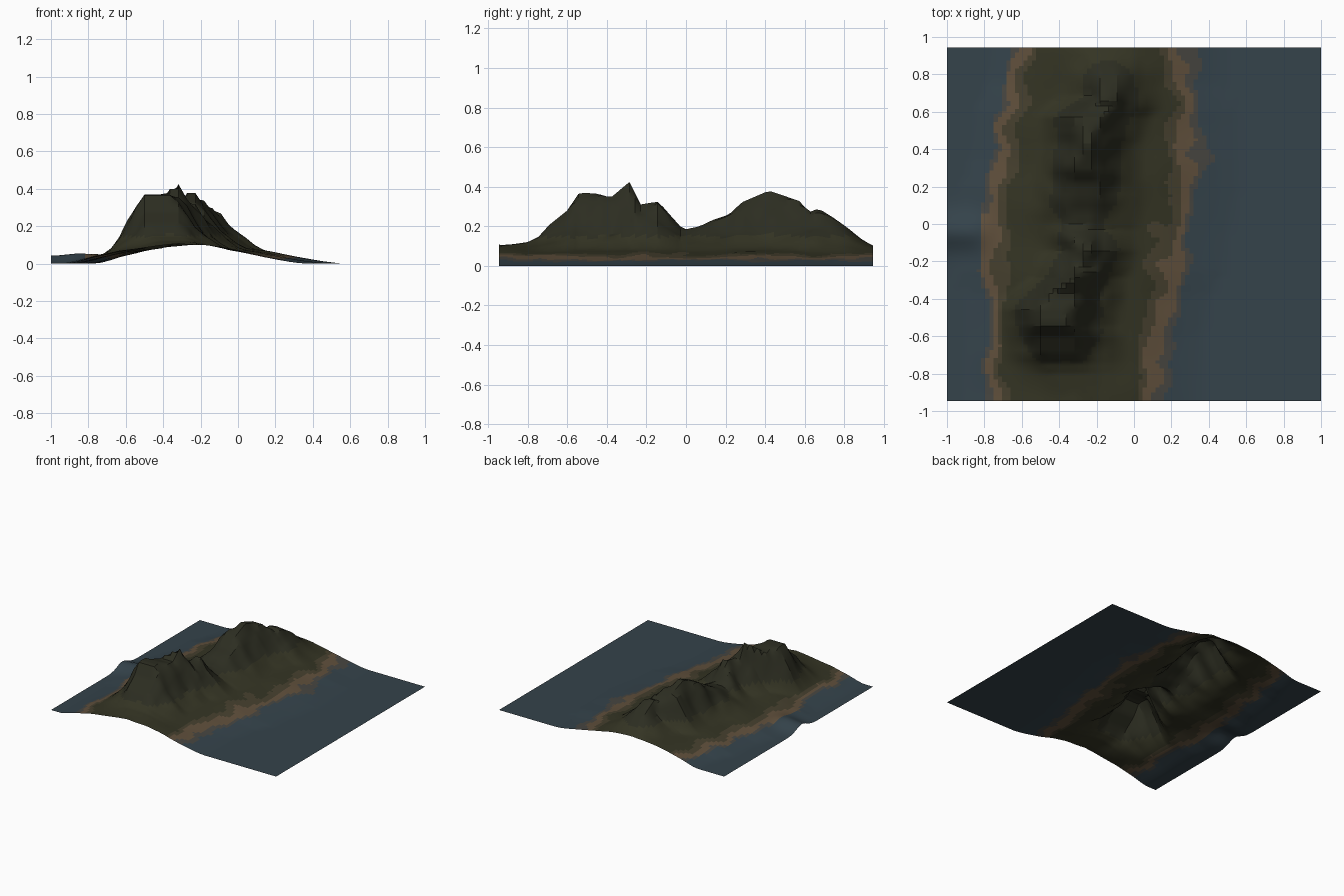
import bpy, bmesh, math
from mathutils import noise, Vector

if "Cube" in bpy.data.objects:
    bpy.data.objects.remove(bpy.data.objects["Cube"])

HALF_X, HALF_Y = 1.0, 0.945
NX, NY = 44, 66

# crest line of the rocky ridge: y, x, height, plateau half width
CREST = [(-.945, -.25, .10, .05), (-.80, -.36, .12, .07), (-.74, -.39, .15, .09), (-.70, -.40, .20, .10),
         (-.60, -.41, .28, .10), (-.54, -.43, .37, .08), (-.45, -.42, .365, .09), (-.38, -.38, .345, .08),
         (-.285, -.318, .425, .005), (-.23, -.29, .31, .03), (-.14, -.25, .325, .02), (-.03, -.29, .20, .04),
         (0, -.28, .185, .06), (.07, -.28, .20, .08), (.13, -.27, .23, .08), (.22, -.27, .26, .08),
         (.28, -.27, .32, .06), (.42, -.26, .38, .03), (.58, -.23, .325, .07), (.62, -.19, .27, .08),
         (.67, -.14, .29, .04), (.75, -.14, .24, .04), (.82, -.14, .19, .05), (.88, -.15, .14, .05),
         (.945, -.18, .10, .05)]
# shorelines: y, left x, right x
SHORE = [(-.945, -.78, .12), (-.60, -.77, .13), (-.38, -.76, .17), (-.25, -.79, .22), (0, -.78, .25),
         (.2, -.77, .29), (.35, -.72, .30), (.6, -.70, .30), (.75, -.65, .26), (.945, -.62, .26)]
# island profile: 0 is the shoreline, 1 the middle of the island
PROFILE = [(-.5, 0), (-.3, .012), (0, .037), (.3, .068), (.6, .088), (1, .103)]


def sample(table, t):
    """Piecewise linear lookup."""
    if t <= table[0][0]:
        return table[0][1:]
    for a, b in zip(table, table[1:]):
        if t <= b[0]:
            f = (t - a[0]) / (b[0] - a[0])
            return tuple(p + (q - p) * f for p, q in zip(a[1:], b[1:]))
    return table[-1][1:]


def height(x, y):
    # low island and sea bed
    left, right = sample(SHORE, y)
    mid, half = (left + right) / 2, (right - left) / 2
    s = 1 - abs(x - mid) / half
    if x < mid and s < 0:
        s *= 1.7
    base = sample(PROFILE, s)[0]
    base *= 1 + .12 * noise.noise(Vector((x * 5, y * 5, 1)))
    # steep ridge falling away on both sides
    cx, cz, flat = sample(CREST, y)
    d = max(0, abs(x - cx) - flat)
    width, power = (.23, 1.9) if x < cx else (.27, 1.7)
    f = max(0, 1 - d / width) ** power
    ridge = max(0, cz - base) * f
    rough = noise.noise(Vector((x * 8, y * 8, 4))) * .06 * f * (1 - f) * 4 * min(1, ridge * 8)
    z = base + ridge + rough
    # small rise in the sea bed on the left
    if x < -.74:
        z += .045 * math.exp(-((y + .04) / .09) ** 2) * min(1, (-.74 - x) / .14)
    return max(0, z)


def material(name, rgb):
    m = bpy.data.materials.new(name)
    m.diffuse_color = (*rgb, 1)
    m.use_nodes = True
    m.node_tree.nodes["Principled BSDF"].inputs["Base Color"].default_value = m.diffuse_color
    return m


# colour bands by height
BANDS = [(.026, "water", (.035, .056, .070)), (.034, "wet_sand", (.062, .060, .052)),
         (.047, "sand", (.115, .078, .044)), (.058, "dry_grass", (.060, .050, .027)),
         (.15, "grass", (.034, .034, .017)), (9, "rock", (.025, .026, .015))]

# terrain sheet
bm = bmesh.new()
rows = []
for j in range(NY + 1):
    y = -HALF_Y + 2 * HALF_Y * j / NY
    row = []
    for i in range(NX + 1):
        x = -HALF_X + 2 * HALF_X * i / NX
        row.append(bm.verts.new((x, y, height(x, y))))
    rows.append(row)
for j in range(NY):
    for i in range(NX):
        bm.faces.new((rows[j][i], rows[j][i + 1], rows[j + 1][i + 1], rows[j + 1][i]))

# finer faces for the colours only, the shape stays faceted
bmesh.ops.subdivide_edges(bm, edges=bm.edges[:], cuts=1, use_grid_fill=True)
for f in bm.faces:
    c = f.calc_center_median()
    z = c.z + .016 * noise.noise(Vector((c.x * 7, c.y * 7, 9)))
    left = sample(SHORE, c.y)[0]
    f.material_index = 0 if c.x < left - .04 else next(k for k, b in enumerate(BANDS) if z <= b[0])
mesh = bpy.data.meshes.new("island_terrain")
bm.to_mesh(mesh)
bm.free()
for _, name, rgb in BANDS:
    mesh.materials.append(material(name, rgb))
terrain = bpy.data.objects.new("island_terrain", mesh)
bpy.context.collection.objects.link(terrain)
bpy.context.view_layer.objects.active = terrain
terrain.select_set(True)
bpy.ops.object.shade_smooth_by_angle(angle=math.radians(25))
